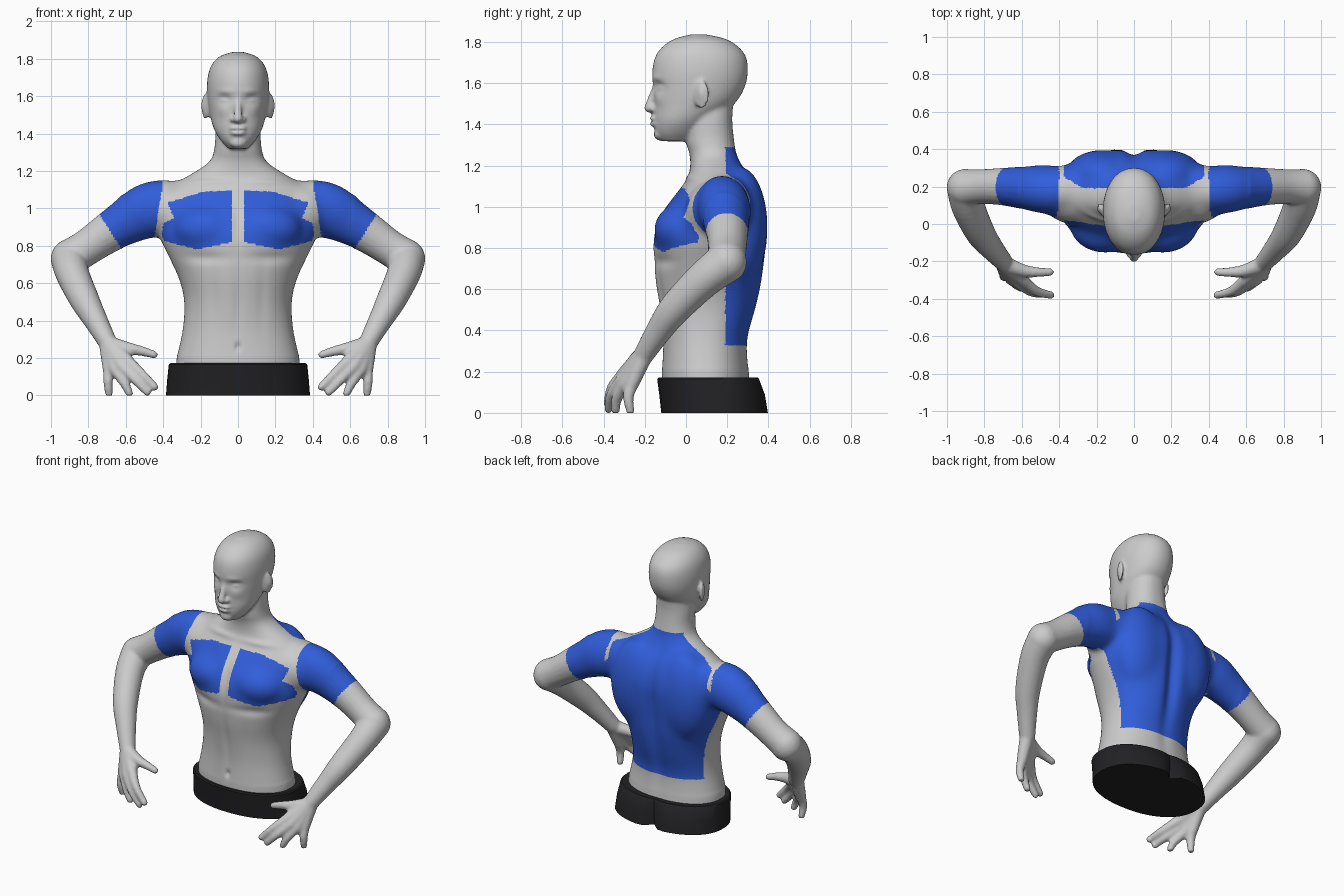
import bpy, bmesh, math
from mathutils import Vector, Matrix

if "Cube" in bpy.data.objects:
    bpy.data.objects.remove(bpy.data.objects["Cube"])


def spline(pts, k=5):
    """Catmull-Rom interpolation of equal-length tuples."""
    out = []
    for i in range(len(pts) - 1):
        p0, p1, p2, p3 = pts[max(i - 1, 0)], pts[i], pts[i + 1], pts[min(i + 2, len(pts) - 1)]
        for s in range(k):
            t = s / k
            out.append(tuple(b + 0.5 * t * (c - a + t * (2*a - 5*b + 4*c - d + t * (3*(b - c) + d - a)))
                             for a, b, c, d in zip(p0, p1, p2, p3)))
    return out + [pts[-1]]


def loft(bm, rings, top=True):
    vs = [[bm.verts.new(p) for p in r] for r in rings]
    n = len(vs[0])
    for a, b in zip(vs, vs[1:]):
        for i in range(n):
            bm.faces.new((a[i], a[(i + 1) % n], b[(i + 1) % n], b[i]))
    bm.faces.new(vs[0][::-1])
    if top:
        bm.faces.new(vs[-1])


def section(z, hx, yf, yb, ef=2.2, eb=2.2, cleft=0.0, n=56):
    """Horizontal superellipse outline (front and back exponents), with an optional groove at the back."""
    ring = []
    for i in range(n):
        a = 2 * math.pi * i / n
        c, s = math.cos(a), math.sin(a)
        e = eb if s > 0 else ef
        x = hx * math.copysign(abs(c) ** (2 / e), c)
        y = (yf + yb) / 2 + (yb - yf) / 2 * math.copysign(abs(s) ** (2 / e), s)
        if s > 0:
            y -= cleft * math.exp(-(x / 0.04) ** 2)
        ring.append((x, y, z))
    return ring


def ball(bm, c, r, rot=0.0):
    m = Matrix.Translation(c) @ Matrix.Rotation(rot, 4, 'Z') @ Matrix.Diagonal((*r, 1))
    bmesh.ops.create_uvsphere(bm, u_segments=24, v_segments=14, radius=1, matrix=m)


def limb(bm, pts, k=5, n=20, flat=1.0):
    """Tube through (x, y, z, radius) points with rounded ends, on both sides; flat narrows it in y."""
    path = spline(pts, k)
    for sx in (1, -1):
        P = [Vector((p[0] * sx, p[1], p[2])) for p in path]
        rings = []
        for i, p in enumerate(P):
            d = (P[min(i + 1, len(P) - 1)] - P[max(i - 1, 0)]).normalized()
            u = d.cross(Vector((0.1 * sx, 1, 0.15))).normalized()
            w = d.cross(u) * (flat + (1 - flat) * i / len(P))
            rings.append([p + path[i][3] * (u * math.cos(2*math.pi*j/n) + w * math.sin(2*math.pi*j/n))
                          for j in range(n)])
        loft(bm, rings)
        for i in (0, -1):
            ball(bm, P[i], (path[i][3] * (0.8 if flat < 1 and i == 0 else 1),) * 3)


def finish(bm, name):
    bmesh.ops.recalc_face_normals(bm, faces=bm.faces)
    me = bpy.data.meshes.new(name)
    bm.to_mesh(me)
    bm.free()
    ob = bpy.data.objects.new(name, me)
    bpy.context.collection.objects.link(ob)
    me.shade_smooth()
    return ob


def material(name, col):
    m = bpy.data.materials.new(name)
    m.diffuse_color = col
    m.use_nodes = True
    m.node_tree.nodes["Principled BSDF"].inputs["Base Color"].default_value = m.diffuse_color
    return m


blue = material("blue", (0.03, 0.11, 0.7, 1))
black = material("black", (0.016, 0.016, 0.018, 1))
bm = bmesh.new()

# torso and neck
torso = [(0.08, .33, -.115, .32), (.2, .328, -.117, .307), (.35, .297, -.112, .30), (.5, .288, -.127, .342),
         (.62, .315, -.147, .37), (.74, .37, -.157, .385), (.85, .42, -.16, .395), (.96, .42, -.125, .398),
         (1.05, .41, -.06, .375), (1.12, .36, -.005, .34), (1.18, .26, .02, .29),
         (1.25, .155, .018, .25), (1.32, .126, .0, .235), (1.42, .12, .0, .225), (1.5, .11, .0, .23)]
loft(bm, [section(*r, 2.2 - .38 * math.exp(-((r[0] - .9) / .22) ** 2)) for r in spline(torso)])
for s in (1, -1):
    ball(bm, (s * .155, -.01, .89), (.19, .148, .13))   # chest muscle
    ball(bm, (s * .34, .12, .98), (.14, .12, .14))      # front of shoulder
    ball(bm, (s * .17, .26, .9), (.2, .138, .3))        # shoulder blade
    ball(bm, (s * .34, .205, 1.0), (.14, .115, .15))    # back of shoulder

# head
head = [(1.318, .05, -.12, .02), (1.36, .09, -.148, .07), (1.42, .127, -.155, .13), (1.5, .15, -.155, .235),
        (1.58, .162, -.16, .285), (1.66, .166, -.163, .30), (1.73, .156, -.148, .29),
        (1.78, .132, -.11, .25), (1.815, .093, -.055, .19), (1.836, .03, .02, .1)]
loft(bm, [section(*r, 2.1, 2.1) for r in spline(head)])
limb(bm, [(0, -.142, 1.59, .018), (0, -.165, 1.53, .019), (0, -.18, 1.48, .024)])   # nose
for s in (1, -1):
    ball(bm, (s * .022, -.158, 1.475), (.022, .025, .015))
    ball(bm, (s * .174, .075, 1.545), (.013, .042, .07), s * -.4)                    # ear
ball(bm, (0, -.15, 1.428), (.05, .03, .013))
ball(bm, (0, -.15, 1.403), (.045, .029, .013))
ball(bm, (0, -.13, 1.352), (.045, .027, .03))

# arms
limb(bm, [(.27, .185, 1.02, .12), (.40, .18, 1.005, .152), (.50, .188, .98, .15), (.60, .195, .925, .126),
          (.70, .2, .865, .108), (.81, .2, .79, .097), (.9, .195, .735, .1)], flat=.8)
limb(bm, [(.902, .195, .73, .1), (.885, .09, .65, .09), (.82, -.05, .51, .079),
          (.76, -.13, .4, .064), (.70, -.2, .29, .051)])

# hands: palm strands and fingers fan out from the wrist
fingers = [((.59, -.305, .185), (.52, -.36, .12), (.445, -.38, .045)),
           ((.62, -.312, .155), (.55, -.362, .085), (.485, -.376, .018)),
           ((.655, -.295, .135), (.61, -.335, .07), (.58, -.342, .01)),
           ((.69, -.262, .14), (.695, -.28, .075), (.69, -.27, .01))]
for a, b, c in fingers:
    limb(bm, [(.70, -.2, .29, .046), (*a, .034)], 3)
    limb(bm, [(*a, .032), (*b, .026), (*c, .021)], 4)
limb(bm, [(.69, -.215, .275, .044), (.59, -.25, .252, .034), (.51, -.258, .236, .026), (.448, -.257, .218, .021)], 4)

# fuse everything into one skin
body = finish(bm, "body")
rem = body.modifiers.new("fuse", 'REMESH')
rem.mode = 'VOXEL'
rem.voxel_size = 0.0095
smo = body.modifiers.new("soften", 'SMOOTH')
smo.factor, smo.iterations = 0.5, 6
skin = bpy.data.meshes.new_from_object(body.evaluated_get(bpy.context.evaluated_depsgraph_get()))
bpy.data.objects.remove(body)

# blend the trunk and shoulder muscles into each other
bm = bmesh.new()
bm.from_mesh(skin)
trunk = [v for v in bm.verts if abs(v.co.x) < .62 and .22 < v.co.z < 1.28 and v.co.y > -.2]
for _ in range(45):
    bmesh.ops.smooth_vert(bm, verts=trunk, factor=.5, use_axis_x=True, use_axis_y=True, use_axis_z=True)
bm.to_mesh(skin)
bm.free()

# sculpted dents and bulges: centre, reach, offset (mirrored)
sculpt = [((.073, -.14, 1.583), (.038, .07, .024), (0, .02, 0)),     # eye sockets
          ((.075, -.13, 1.578), (.025, .06, .012), (0, -.012, 0)),   # eyes
          ((.07, -.15, 1.625), (.05, .05, .015), (0, -.005, 0)),     # brows
          ((.085, -.12, 1.52), (.035, .05, .03), (0, -.006, 0)),     # cheekbones
          ((0, -.17, 1.416), (.05, .05, .006), (0, .008, 0)),        # mouth
          ((.2, .07, 1.55), (.03, .018, .035), (-.01, 0, 0)),        # ears
          ((0, .38, .75), (.045, .14, .4), (0, -.035, 0)),           # spine
          ((0, -.14, .93), (.025, .08, .13), (0, .012, 0)),          # breastbone
          ((0, -.12, .5), (.025, .06, .18), (0, .008, 0)),           # belly line
          ((0, -.11, .26), (.014, .05, .022), (0, .014, 0)),         # navel
          ((.2, -.13, .735), (.15, .08, .03), (0, .012, 0)),         # under chest
          ((.16, .02, 1.14), (.14, .06, .018), (0, -.008, .004)),    # collar bones
          ((.13, -.11, .55), (.03, .05, .2), (0, .005, 0))]
for v in skin.vertices:
    p = v.co.copy()
    p.x = abs(p.x)
    for c, r, d in sculpt:
        q = sum(((p[i] - c[i]) / r[i]) ** 2 for i in range(3))
        if q < 9:
            v.co += Vector((math.copysign(d[0], v.co.x), d[1], d[2])) * math.exp(-q)
    v.co.z = max(v.co.z, 0)

CHEST = [(.035, .82), (.22, .78), (.41, .83), (.40, .92), (.34, .95), (.38, 1.03), (.18, 1.09), (.035, 1.095)]


def inside(x, z, poly):
    hit = False
    for (x1, z1), (x2, z2) in zip(poly, poly[1:] + poly[:1]):
        if (z1 > z) != (z2 > z) and x < (x2 - x1) * (z - z1) / (z2 - z1) + x1:
            hit = not hit
    return hit


def region(c):
    x, y, z = abs(c.x), c.y, c.z
    if x < .36 and z < .16:
        return "hidden"
    if x > .40 + max(0, 1.15 - z) * (.15 if y < .2 else 0) and .84 * x - .54 * z < .10:
        return "upper_arm_patch"
    if y < .06 and inside(x, z, CHEST):
        return "chest_patch"
    edge = .19 + max(0, x - .27) * (.6 if z > 1 else 0)
    if y > edge and .33 < z < 1.29 and x < .375 + max(0, 1.03 - z):
        return "back_patch"
    return "body"


# split the skin into plain body and blue patches
labels = [region(f.center) for f in skin.polygons]
for name in ("body", "chest_patch", "upper_arm_patch", "back_patch"):
    b = bmesh.new()
    b.from_mesh(skin)
    bmesh.ops.delete(b, geom=[f for f, l in zip(b.faces, labels) if l != name], context='FACES')
    me = bpy.data.meshes.new(name)
    b.to_mesh(me)
    b.free()
    me.shade_smooth()
    bpy.context.collection.objects.link(bpy.data.objects.new(name, me))
    if name != "body":
        me.materials.append(blue)
bpy.data.meshes.remove(skin)

# trousers waist, its rim turned in against the skin
bm = bmesh.new()
hips = [(0, .385, -.12, .403, 2.2, 2.3, .06), (.09, .378, -.13, .388, 2.2, 2.3, .04),
        (.165, .37, -.14, .357, 2.2, 2.3, .012), (.172, .362, -.133, .35, 2.2, 2.3, .012),
        (.17, .322, -.11, .305, 2.2, 2.2, 0)]
loft(bm, [section(*r) for r in hips], top=False)
trousers = finish(bm, "trousers")
trousers.data.materials.append(black)
bpy.context.view_layer.objects.active = trousers
trousers.select_set(True)
bpy.ops.object.shade_smooth_by_angle(angle=math.radians(35))
